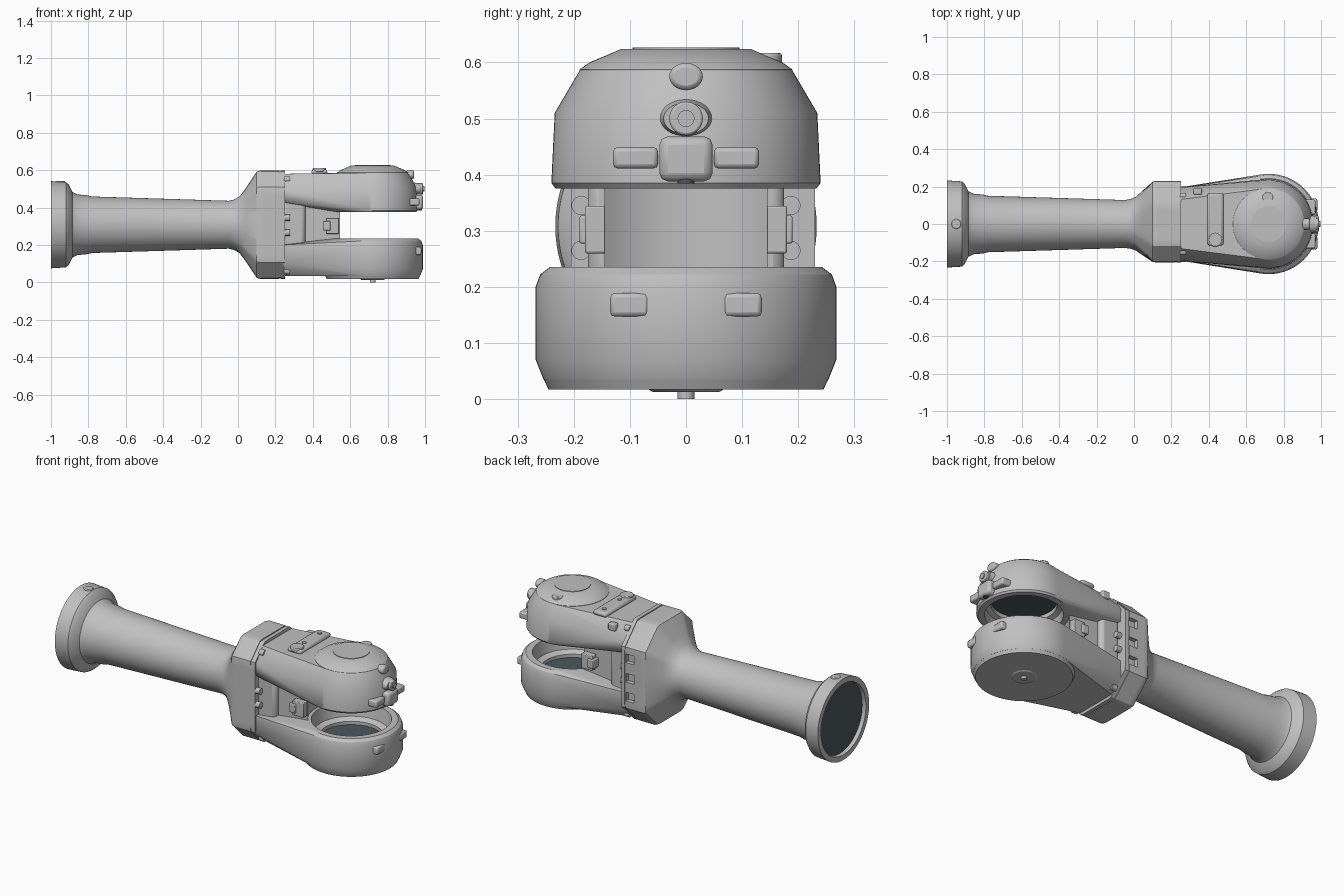
import bpy, bmesh, math
from mathutils import Vector, Matrix

if "Cube" in bpy.data.objects:
    bpy.data.objects.remove(bpy.data.objects["Cube"])

AXIS_Z = 0.308          # height of the tube axis
HUB = Vector((0.72, 0, 0))


def material(name, rgb):
    m = bpy.data.materials.new(name)
    m.use_nodes = True
    m.diffuse_color = (*rgb, 1)
    m.node_tree.nodes["Principled BSDF"].inputs["Base Color"].default_value = (*rgb, 1)
    return m


GREY = material("cast grey", (0.53, 0.53, 0.53))
DARK = material("dark slate", (0.07, 0.1, 0.11))


def finish(bm, name, mat=GREY, bevel=0):
    bmesh.ops.recalc_face_normals(bm, faces=bm.faces)
    me = bpy.data.meshes.new(name)
    bm.to_mesh(me)
    bm.free()
    me.materials.append(mat)
    ob = bpy.data.objects.new(name, me)
    bpy.context.collection.objects.link(ob)
    if bevel:
        mod = ob.modifiers.new("bevel", "BEVEL")
        mod.width, mod.segments, mod.limit_method = bevel, 2, "ANGLE"
    return ob


def loft(rings, name, mat=GREY):
    bm = bmesh.new()
    rows = [[bm.verts.new(p) for p in ring] for ring in rings]
    n = len(rows[0])
    for a, b in zip(rows, rows[1:]):
        for i in range(n):
            bm.faces.new((a[i], a[(i + 1) % n], b[(i + 1) % n], b[i]))
    bm.faces.new(rows[0])
    bm.faces.new(rows[-1])
    return finish(bm, name, mat)


def circle(r, z, n=72):
    return [HUB + Vector((r * math.cos(math.tau * i / n), r * math.sin(math.tau * i / n), z))
            for i in range(n)]


def lathe(profile, name, mat=GREY):
    return loft([circle(r, z) for r, z in profile], name, mat)


def cylinder(name, loc, r, depth, axis="Z", mat=GREY, r2=None, bevel=0, scale=(1, 1, 1)):
    bm = bmesh.new()
    turn = {"Z": Matrix(), "X": Matrix.Rotation(math.pi / 2, 4, "Y"),
            "Y": Matrix.Rotation(math.pi / 2, 4, "X")}[axis]
    bmesh.ops.create_cone(bm, cap_ends=True, segments=32, radius1=r, radius2=r if r2 is None else r2,
                          depth=depth, matrix=Matrix.Translation(loc) @ Matrix.Diagonal((*scale, 1)) @ turn)
    return finish(bm, name, mat, bevel)


def box(name, loc, size, mat=GREY, bevel=0, turn=0):
    bm = bmesh.new()
    bmesh.ops.create_cube(bm, size=1, matrix=Matrix.Translation(loc) @ Matrix.Rotation(turn, 4, "Z")
                          @ Matrix.Diagonal((*size, 1)))
    return finish(bm, name, mat, bevel)


def cut(ob, cutter):
    mod = ob.modifiers.new("cut", "BOOLEAN")
    mod.operation, mod.solver, mod.object = "DIFFERENCE", "EXACT", cutter
    bpy.context.view_layer.objects.active = ob
    bpy.ops.object.modifier_apply(modifier=mod.name)
    bpy.data.objects.remove(cutter)


def hull(points, name):
    bm = bmesh.new()
    for p in points:
        bm.verts.new(p)
    res = bmesh.ops.convex_hull(bm, input=bm.verts)
    bmesh.ops.delete(bm, geom=[v for v in bm.verts if not v.link_faces], context="VERTS")
    bmesh.ops.dissolve_limit(bm, angle_limit=0.005, verts=bm.verts, edges=bm.edges)
    return finish(bm, name)


# Tube and flange: rings blend from a circle to a chamfered octagon
def octagon(a):
    c, s = math.cos(a), math.sin(a)
    faces = [(c, 0.23), (-c, 0.205), (abs(s), 0.289), ((abs(s) + abs(c)) * 0.7071, 0.285)]
    return min(d / k for k, d in faces if k > 0.01)


def ring(x, r, t=0, n=96):
    out = []
    for i in range(n):
        a = math.tau * i / n
        q = r * (1 - t) + octagon(a) * t if t < 1 else octagon(a) * r
        out.append(Vector((x, q * math.cos(a), AXIS_Z + q * math.sin(a))))
    return out


loft([ring(-0.975, 0.2), ring(-1, 0.203), ring(-1, 0.233), ring(-0.92, 0.228), ring(-0.905, 0.215),
      ring(-0.885, 0.175), ring(-0.86, 0.162), ring(-0.81, 0.158), ring(-0.78, 0.151),
      ring(-0.3, 0.136), ring(-0.05, 0.128), ring(-0.02, 0.13, 0.03), ring(0.01, 0.133, 0.13),
      ring(0.04, 0.14, 0.36), ring(0.1, 0.15, 0.96), ring(0.115, 1, 1), ring(0.13, 1, 1)], "tube")
cylinder("tube_end_disc", (-0.976, 0, AXIS_Z), 0.201, 0.006, "X", DARK)
cylinder("flange_knob", (-0.95, 0, 0.53), 0.026, 0.025, bevel=0.004)

# Mounting plate in two slabs, with notches along one side
plate = loft([ring(0.13, 1, 1), ring(0.222, 1, 1)], "mounting_plate")
for z in (0.2, AXIS_Z, 0.42):
    cut(plate, box("notch", (0.2, 0.23, z), (0.06, 0.05, 0.05)))
loft([ring(0.222, 0.985, 1), ring(0.228, 0.985, 1), ring(0.228, 1, 1), ring(0.25, 1, 1)], "joint_plate")


# Fork arms: hull of the hub rings and a cross-section at the plate
def arm(name, rings, section, cavity):
    pts = [p for r, z in rings for p in circle(r, z)]
    pts += [Vector((0.24, s * y, z)) for y, z in section for s in (-1, 1)]
    ob = hull(pts, name)
    cut(ob, lathe(cavity, "cavity"))
    return ob


arm("upper_arm", [(0.232, 0.375), (0.24, 0.385), (0.234, 0.51), (0.19, 0.585)],
    [(0.19, 0.43), (0.195, 0.5), (0.13, 0.58)],
    [(0.2, 0.36), (0.19, 0.42), (0.165, 0.43), (0.165, 0.46)])
lathe([(0.19, 0.57), (0.19, 0.587), (0.172, 0.6), (0.115, 0.624)], "upper_cap")
lathe([(0.095, 0.615), (0.095, 0.627)], "cap_disc")
lathe([(0.165, 0.453), (0.165, 0.46)], "upper_bearing_disc", DARK)

arm("lower_arm", [(0.254, 0.035), (0.268, 0.07), (0.268, 0.2), (0.26, 0.222), (0.243, 0.235)],
    [(0.19, 0.2), (0.195, 0.1), (0.12, 0.035)],
    [(0.165, 0.12), (0.165, 0.145), (0.195, 0.16), (0.212, 0.25)])
lathe([(0.254, 0.036), (0.245, 0.017)], "lower_cap")
lathe([(0.165, 0.119), (0.165, 0.126)], "lower_bearing_disc", DARK)
cylinder("bottom_pin", HUB + Vector((0, 0, 0.01)), 0.015, 0.02)
cylinder("pin_collar", HUB + Vector((0, 0, 0.016)), 0.06, 0.006, r2=0.07)

# Web between the arms, hollowed around the hub axis
web = box("web", (0.42, 0, 0.3), (0.36, 0.29, 0.29))
cut(web, lathe([(0.227, 0.1), (0.227, 0.5)], "web_cutter"))
for s, side in ((-1, "right"), (1, "left")):
    box(f"{side}_connector", (0.505, s * 0.16, 0.302), (0.07, 0.04, 0.085), bevel=0.004)
    box(f"{side}_connector_tab", (0.475, s * 0.165, 0.302), (0.04, 0.05, 0.05), bevel=0.004)
    box(f"{side}_gusset", (0.3, s * 0.15, AXIS_Z), (0.12, 0.05, 0.3), bevel=0.02)
    # Bolts on the plate
    for z in (0.265, 0.345):
        cylinder(f"{side}_bolt", (0.262, s * 0.187, z), 0.017, 0.03, "X")
    for z in (0.06, 0.55):
        cylinder(f"{side}_corner_bolt", (0.262, s * 0.15, z), 0.017, 0.03, "X")
    # Ribs on the hub ends
    box(f"{side}_upper_rib", (0.925, s * 0.09, 0.43), (0.09, 0.08, 0.038), bevel=0.008)
    box(f"{side}_lower_rib", (0.945, s * 0.1, 0.168), (0.07, 0.07, 0.042), bevel=0.008)

# Cover strip and small fittings on the upper arm
box("cover_strip", (0.435, 0.025, 0.59), (0.085, 0.28, 0.028), bevel=0.012)
cylinder("cover_boss", (0.435, -0.085, 0.6), 0.036, 0.022, bevel=0.004)
for y in (-0.02, 0.12):
    cylinder("cover_screw", (0.435, y, 0.605), 0.012, 0.006)
box("arm_lug", (0.34, 0.175, 0.55), (0.045, 0.035, 0.04), bevel=0.006)
cylinder("cap_knob", (0.715, 0.142, 0.602), 0.029, 0.03, bevel=0.005)

# Nozzle fittings at the tip
cylinder("nozzle_base", (0.95, 0, 0.5), 0.052, 0.05, "X", r2=0.04, scale=(1, 1, 0.7))
cylinder("nozzle", (0.97, 0, 0.5), 0.03, 0.04, "X", bevel=0.004)
cylinder("nozzle_tip", (0.985, 0, 0.5), 0.015, 0.022, "X")
box("nozzle_block", (0.955, 0, 0.428), (0.07, 0.095, 0.08), bevel=0.015)
cylinder("nozzle_port", (0.97, 0, 0.389), 0.015, 0.01, mat=DARK)
cylinder("top_nub", (0.92, 0, 0.575), 0.03, 0.04, "X", bevel=0.008, scale=(1, 1, 0.8))

# Smooth shading with sharp edges kept
for ob in bpy.context.view_layer.objects:
    ob.select_set(ob.type == "MESH")
    if ob.type == "MESH":
        bpy.context.view_layer.objects.active = ob
bpy.ops.object.shade_smooth_by_angle(angle=math.radians(28))
